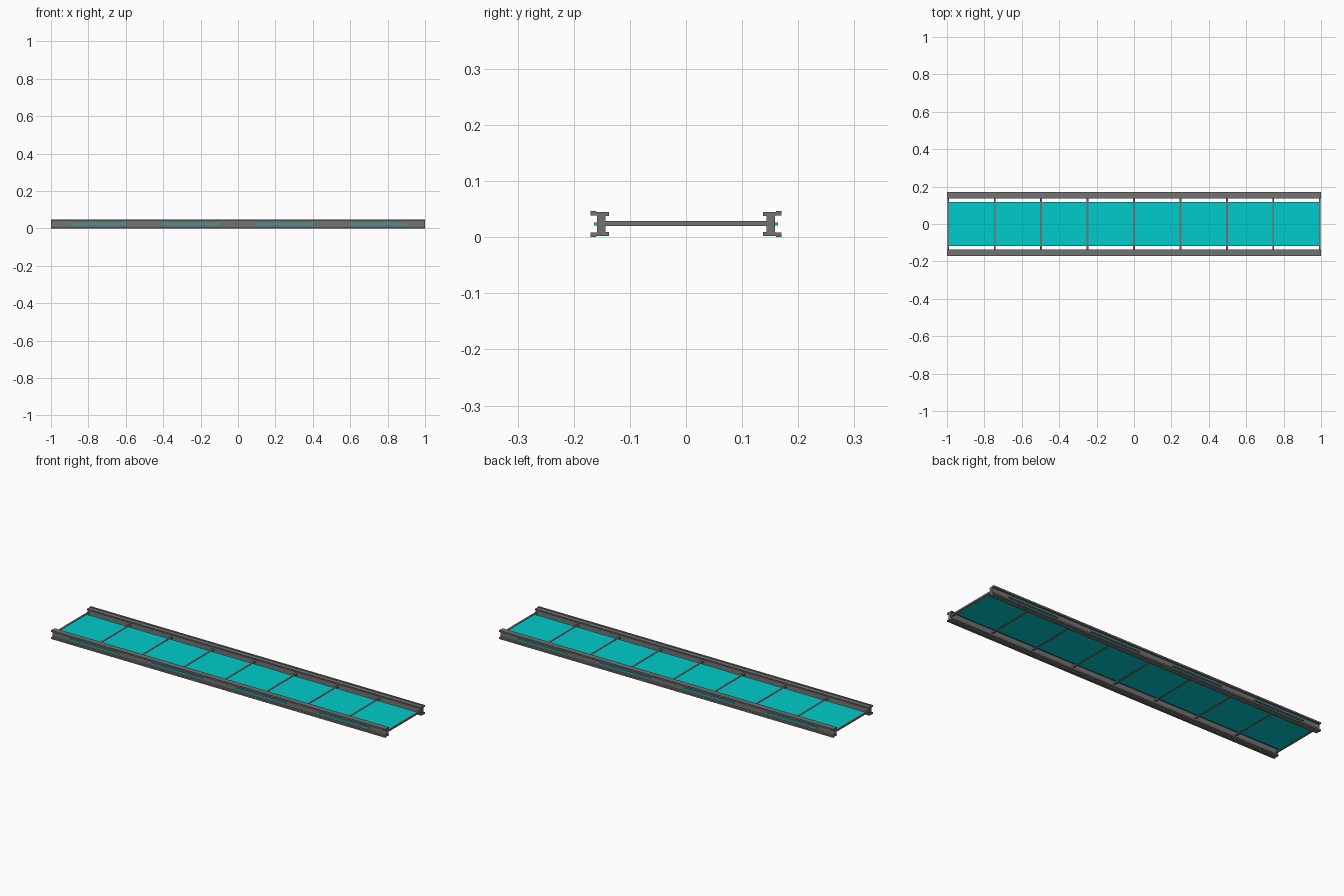
import bpy, bmesh

if "Cube" in bpy.data.objects:
    bpy.data.objects.remove(bpy.data.objects["Cube"])


def material(name, color):
    m = bpy.data.materials.new(name)
    m.diffuse_color = color
    m.use_nodes = True
    m.node_tree.nodes["Principled BSDF"].inputs["Base Color"].default_value = m.diffuse_color
    return m


teal = material("teal_glow", (0.0, 0.6, 0.6, 1))
grey = material("dark_metal", (0.17, 0.17, 0.17, 1))


def finish(bm, name, mat):
    bmesh.ops.recalc_face_normals(bm, faces=bm.faces)
    me = bpy.data.meshes.new(name)
    bm.to_mesh(me)
    bm.free()
    ob = bpy.data.objects.new(name, me)
    bpy.context.collection.objects.link(ob)
    me.materials.append(mat)
    return ob


def box(name, x0, x1, y0, y1, z0, z1, mat):
    bm = bmesh.new()
    bmesh.ops.create_cube(bm, size=1)
    for v in bm.verts:
        v.co = ((x0 + x1) / 2 + v.co.x * (x1 - x0),
                (y0 + y1) / 2 + v.co.y * (y1 - y0),
                (z0 + z1) / 2 + v.co.z * (z1 - z0))
    return finish(bm, name, mat)


def rail(name, side):
    # Upper half of the I-shaped section (y outward, height above mid-plane)
    half = [(0.1435, 0.0145), (0.1375, 0.0145), (0.1375, 0.0215),
            (0.160, 0.0215), (0.160, 0.0235), (0.1705, 0.0235),
            (0.1705, 0.0150), (0.159, 0.0150)]
    section = half + [(y, -h) for y, h in reversed(half)]
    bm = bmesh.new()
    face = bm.faces.new([bm.verts.new((-1, side * y, MID + h)) for y, h in section])
    ext = bmesh.ops.extrude_face_region(bm, geom=[face], use_keep_orig=True)
    for v in ext["geom"]:
        if isinstance(v, bmesh.types.BMVert):
            v.co.x = 1
    return finish(bm, name, grey)


MID = 0.0235

# Side rails with inset light strips on the outer web
for label, s in (("front", -1), ("back", 1)):
    rail(label + "_rail", s)
    for i, x in enumerate((-0.75, -0.25, 0.25, 0.75)):
        y0, y1 = sorted((s * 0.158, s * 0.164))
        box(f"{label}_light_strip_{i}", x - 0.15, x + 0.15, y0, y1,
            MID - 0.0025, MID + 0.0025, teal)

# Cross bars between the rails
for i in range(9):
    x = -0.993 + i * 0.24825
    box(f"cross_bar_{i}", x - 0.005, x + 0.005, -0.145, 0.145, 0.0195, 0.0285, grey)

# Glowing deck panel running through the bars
box("deck_panel", -0.99, 0.99, -0.117, 0.117, 0.0215, 0.0265, teal)
